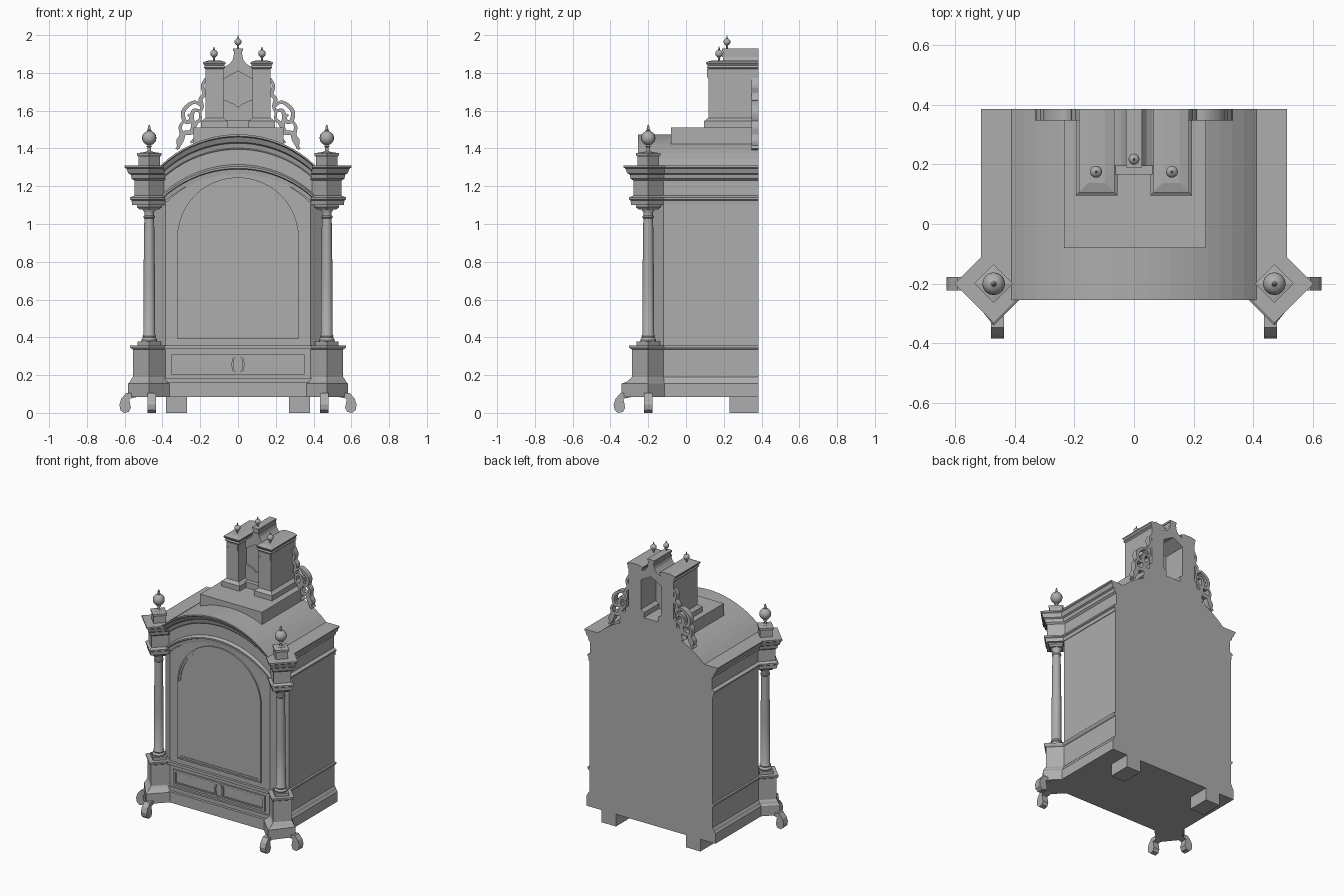
import bpy, bmesh, math
from mathutils import Vector

if "Cube" in bpy.data.objects:
    bpy.data.objects.remove(bpy.data.objects["Cube"])

grey = bpy.data.materials.new("plain grey")
grey.use_nodes = True
grey.diffuse_color = (0.42, 0.42, 0.42, 1)
grey.node_tree.nodes["Principled BSDF"].inputs["Base Color"].default_value = (0.42, 0.42, 0.42, 1)

BACK = 0.385          # rear plane of the case
CX, CY = 0.47, -0.20  # centre of the diagonal corner posts


def loft(name, rings, closed=False, smooth=False):
    """Skin rings of equal length; cap the ends unless closed."""
    bm = bmesh.new()
    rows = [[bm.verts.new(p) for p in r] for r in rings]
    n = len(rows[0])
    for i in range(len(rows) if closed else len(rows) - 1):
        a, b = rows[i], rows[(i + 1) % len(rows)]
        for j in range(n):
            bm.faces.new((a[j], a[(j + 1) % n], b[(j + 1) % n], b[j]))
    if not closed:
        bm.faces.new(rows[0])
        bm.faces.new(rows[-1])
    bmesh.ops.recalc_face_normals(bm, faces=bm.faces)
    me = bpy.data.meshes.new(name)
    bm.to_mesh(me)
    bm.free()
    me.materials.append(grey)
    ob = bpy.data.objects.new(name, me)
    bpy.context.collection.objects.link(ob)
    if smooth:
        bpy.ops.object.select_all(action='DESELECT')
        ob.select_set(True)
        bpy.context.view_layer.objects.active = ob
        bpy.ops.object.shade_smooth_by_angle(angle=math.radians(40))
    return ob


def plate(name, pts, y0, y1):
    """Extrude an x-z polygon along y."""
    return loft(name, [[(x, y, z) for x, z in pts] for y in (y0, y1)])


def box(name, x0, x1, y0, y1, z0, z1):
    return plate(name, [(x0, z0), (x1, z0), (x1, z1), (x0, z1)], y0, y1)


def lathe(name, x, y, prof, n=20):
    return loft(name, [[(x + r * math.cos(2 * math.pi * k / n), y + r * math.sin(2 * math.pi * k / n), z)
                        for k in range(n)] for r, z in prof], smooth=True)


def diamond(name, x, y, prof):
    return loft(name, [[(x + h, y, z), (x, y - h, z), (x - h, y, z), (x, y + h, z)] for h, z in prof])


def frame(name, outer, inner, y0, y1):
    """Flat frame between two matching x-z outlines."""
    return loft(name, [[(a[0], y0, a[1]), (b[0], y0, b[1]), (b[0], y1, b[1]), (a[0], y1, a[1])]
                       for a, b in zip(outer, inner)], closed=True)


def front(d):
    return -0.20 - 1.45 * d


def outline(z, d, extra=0.0):
    """Case plan with diagonal corner posts, grown outward by d."""
    s, h, f = 0.475 + d, 0.086 + 1.2 * d, front(d)
    xi = CX - (f - (CY - h - extra))
    half = [(s, BACK), (s, CY + h - (s - CX)), (CX + h, CY), (CX, CY - h - extra), (xi, f), (xi, -0.19)]
    return [(x, y, z) for x, y in half] + [(-x, y, z) for x, y in reversed(half)]


# pedestal, main case and corner entablature
loft("pedestal", [outline(*p) for p in [
    (.085, .022, .028), (.155, .022, .028), (.165, .014, .012), (.18, .008), (.19, 0),
    (.335, 0), (.34, .008), (.35, .014), (.357, .014)]])
loft("pedestal_front", [[(-.39, y, .085), (.39, y, .085), (.39, y, z), (-.39, y, z)]
                        for y, z in ((-.2, .35), (0, .35))])
for i, (z0, z1, y) in enumerate([(.085, .16, -.232), (.16, .185, -.214), (.337, .357, -.218)]):
    box("pedestal_rail_%d" % i, -.40, .40, y, -.18, z0, z1)
case = [(.475, BACK), (.475, -.12), (.385, -.2)]
loft("main_case", [[(x, y, z) for x, y in case] + [(-x, y, z) for x, y in reversed(case)] for z in (.34, 1.12)])
ENTAB = [(1.10, .004), (1.125, .006), (1.13, .014), (1.14, .014), (1.15, -.006), (1.23, -.006),
         (1.24, .006), (1.262, .01), (1.268, .02), (1.295, .03), (1.30, .038), (1.31, .038)]
loft("corner_entablature", [outline(z, d) for z, d in ENTAB])

# arched front, arched entablature and barrel roof
HALF, R = 0.41, 0.592


def sag(x):
    return math.sqrt(R * R - x * x) - math.sqrt(R * R - HALF * HALF)


xs = [HALF * (k / 10 - 1) for k in range(21)]
plate("arched_front", [(.385, .36), (-.385, .36)] + [(x * .939, 1.11 + sag(x)) for x in xs], -.2, BACK)
loft("arched_entablature_and_roof", [
    [(x, front(max(d, 0.0)), z + sag(x)) for z, d in ENTAB] + [(x, BACK, 1.31 + sag(x)), (x, BACK, 1.10 + sag(x))]
    for x in xs])


# door with arched frame mouldings
def arch(r, z0):
    return [(r, z0), (-r, z0)] + [(-r * math.cos(math.pi * k / 24), .925 + r * math.sin(math.pi * k / 24))
                                  for k in range(25)]


frame("door_outer_moulding", arch(.322, .393), arch(.312, .403), -.21, -.19)
frame("door_inner_moulding", arch(.312, .403), arch(.300, .415), -.206, -.19)
plate("door_panel", arch(.301, .414), -.202, -.19)


# drawer panel: frame, bevelled inner rim and central lens
def rect(x, z0, z1):
    return [(-x, z0), (x, z0), (x, z1), (-x, z1)]


frame("drawer_frame", rect(.352, .202, .31), rect(.338, .216, .296), -.212, -.19)
frame("drawer_rim", rect(.338, .216, .296), rect(.332, .222, .29), -.206, -.19)


def lens(w, h):
    return [(math.copysign(1, math.cos(t)) * w * abs(math.cos(t)) ** .8, .256 + h * math.sin(t))
            for t in [math.pi * (k + .5) / 12 for k in range(24)]]


frame("drawer_lens_rim", lens(.034, .055), lens(.024, .045), -.214, -.19)
plate("drawer_lens", lens(.025, .046), -.206, -.19)

# corner columns, finials and feet
BALL = [(math.cos(math.radians(a)), math.sin(math.radians(a))) for a in range(-75, 76, 15)]


def finial(name, x, y, z, r):
    k = r / .038
    prof = [(.022, 0), (.022, .006), (.009, .012), (.008, .03), (.016, .036), (.009, .042)]
    prof += [(.038 * c, .08 + .038 * s) for c, s in BALL]
    prof += [(.012, .12), (.007, .126), (.008, .133), (.001, .152)]
    return lathe(name, x, y, [(a * k, z + b * k) for a, b in prof], 16)


COLUMN = [(.04, .378), (.042, .387), (.036, .397), (.033, .40), (.036, .408), (.031, .416), (.0305, .70),
          (.026, 1.03), (.03, 1.034), (.03, 1.042), (.026, 1.046), (.026, 1.062), (.036, 1.08)]
FOOT = [(.06, .105), (.122, .105), (.148, .075), (.158, .045), (.153, .015), (.135, 0),
        (.108, .005), (.097, .028), (.102, .052), (.106, .075), (.06, .085)]
for side, sx in (("left", 1), ("right", -1)):
    x = sx * CX
    diamond("column_base_" + side, x, CY, [(.062, .35), (.062, .378)])
    lathe("column_" + side, x, CY, COLUMN)
    diamond("column_capital_" + side, x, CY, [(.052, 1.078), (.066, 1.09), (.066, 1.105)])
    diamond("finial_block_" + side, x, CY, [(.056, 1.30), (.056, 1.355), (.065, 1.365), (.065, 1.375), (.03, 1.38)])
    finial("finial_" + side, x, CY, 1.375, .038)
    loft("side_foot_" + side, [[(x + sx * r, CY + t, z) for r, z in FOOT] for t in (-.023, .023)])
    loft("front_foot_" + side, [[(sx * .457 + t, CY - .025 - r, z) for r, z in FOOT] for t in (-.022, .022)])
    x0, x1 = sorted((sx * .27, sx * .38))
    box("back_foot_" + side, x0, x1, .23, BACK, 0, .09)

# crest platform and twin towers
box("crest_platform", -.235, .24, -.08, BACK, 1.42, 1.51)
TOWER = [(1.505, .022), (1.545, .022), (1.552, .012), (1.562, 0), (1.82, 0), (1.828, .008),
         (1.838, .003), (1.85, .012), (1.857, .012), (1.866, -.02)]
for side, sx in (("left", 1), ("right", -1)):
    loft("tower_" + side, [[(sx * (.125 - .048 - d), .118 - d, z), (sx * (.125 + .048 + d), .118 - d, z),
                            (sx * (.125 + .048 + d), BACK, z), (sx * (.125 - .048 - d), BACK, z)]
                           for z, d in TOWER])
    spandrel = [(-.042, 1.82), (.042, 1.82), (.042, 1.775), (.03, 1.79), (0, 1.812), (-.03, 1.79), (-.042, 1.775)]
    plate("tower_spandrel_" + side, [(sx * .125 + a, b) for a, b in spandrel], .111, .12)
    finial("tower_finial_" + side, sx * .127, .175, 1.86, .020)

# centre niche wall, raised panel edges and pointed roof
box("niche_plinth", -.08, .08, .165, .21, 1.505, 1.55)
box("niche_wall", -.08, .08, .205, .22, 1.50, 1.82)
plate("niche_lower_apron", [(-.08, 1.55), (.08, 1.55), (.08, 1.66), (.05, 1.648), (.02, 1.635), (0, 1.618),
                            (-.02, 1.635), (-.05, 1.648), (-.08, 1.66)], .195, .206)
roof = [(.08, 1.765), (.08, 1.83), (.06, 1.838), (.042, 1.85), (.028, 1.87), (.021, 1.895), (.021, 1.92)]
plate("niche_roof", [(0, 1.81)] + roof + [(-x, z) for x, z in reversed(roof)], .195, BACK)
for i, (w, z0, z1) in enumerate([(.025, 1.885, 1.895), (.026, 1.915, 1.928)]):
    box("ridge_moulding_%d" % i, -w, w, .19, BACK, z0, z1)
finial("ridge_finial", 0, .217, 1.925, .0185)


# pierced scrollwork beside the towers
def ribbon(name, pts, w, sx):
    p = [Vector(q) for q in pts]
    p = [2 * p[0] - p[1]] + p + [2 * p[-1] - p[-2]]
    path = []
    for i in range(1, len(p) - 2):
        a, b, c, d = p[i - 1:i + 3]
        for k in range(5):
            t = k / 5
            path.append(.5 * (2 * b + (c - a) * t + (2 * a - 5 * b + 4 * c - d) * t * t
                              + (3 * b - a - 3 * c + d) * t ** 3))
    path.append(p[-2])
    rings = []
    for i, q in enumerate(path):
        v = (path[min(i + 1, len(path) - 1)] - path[max(i - 1, 0)]).normalized()
        u = i / (len(path) - 1)
        nrm = Vector((-v.y, v.x)) * w * (.55 + .45 * math.sin(math.pi * u))
        l, r = q + nrm, q - nrm
        rings.append([(sx * l.x, .347, l.y), (sx * r.x, .347, r.y), (sx * r.x, BACK, r.y), (sx * l.x, BACK, l.y)])
    return loft(name, rings)


SCROLLS = [
    ([(.172, 1.77), (.188, 1.73), (.178, 1.69), (.198, 1.66), (.19, 1.62), (.205, 1.585)], .011),
    ([(.19, 1.62), (.225, 1.645), (.262, 1.63), (.29, 1.595), (.285, 1.55), (.26, 1.54), (.25, 1.565), (.266, 1.58)], .011),
    ([(.205, 1.60), (.235, 1.60), (.245, 1.56), (.235, 1.52), (.25, 1.485), (.285, 1.48), (.298, 1.44), (.325, 1.395)], .013),
    ([(.285, 1.55), (.305, 1.515), (.30, 1.47), (.318, 1.44), (.312, 1.40)], .010),
    ([(.20, 1.59), (.20, 1.555), (.22, 1.535), (.235, 1.50), (.225, 1.46), (.25, 1.43)], .010)]
for side, sx in (("left", 1), ("right", -1)):
    for i, (pts, w) in enumerate(SCROLLS):
        ribbon("scroll_%s_%d" % (side, i), pts, w, sx)
